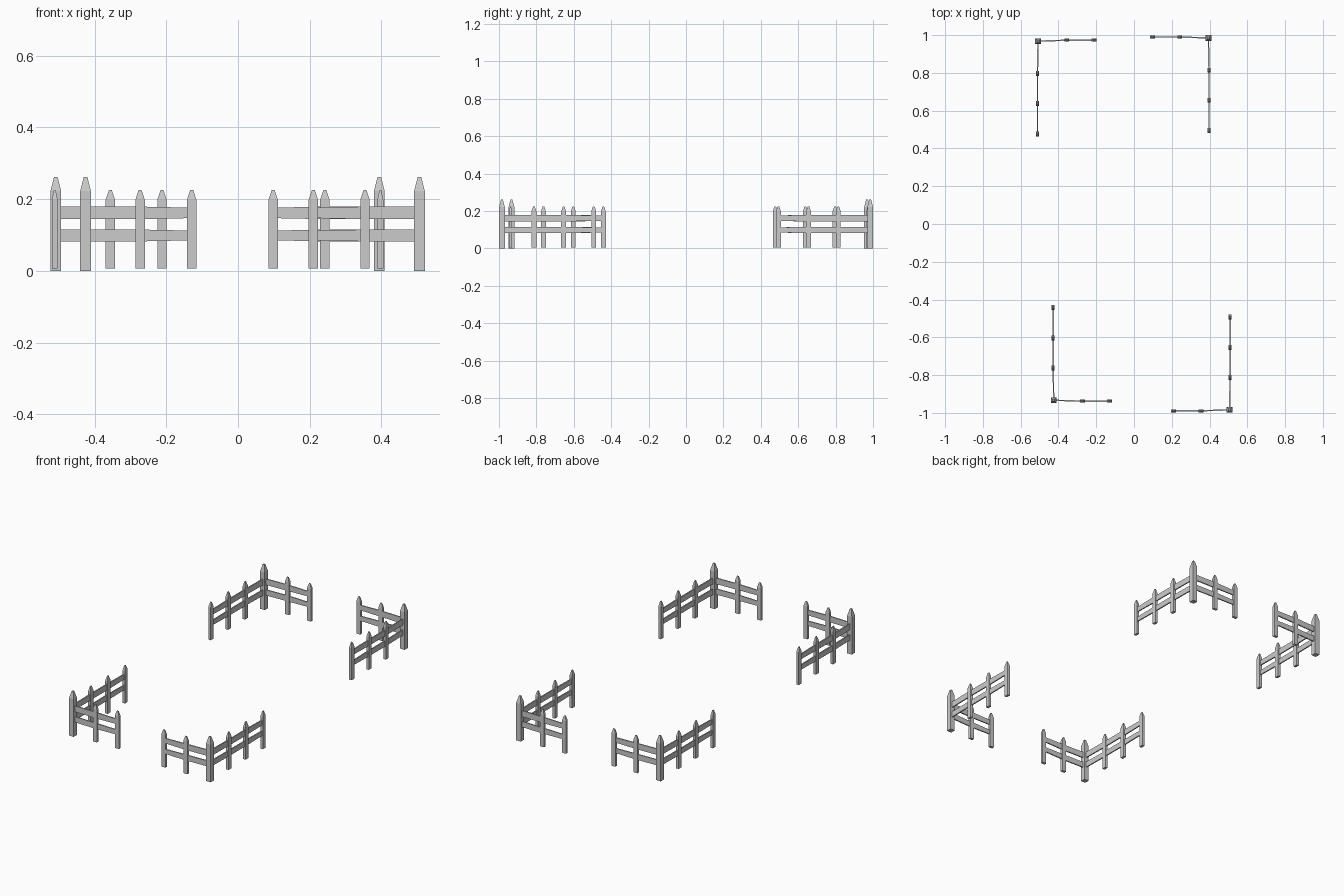
import bpy
import bmesh
from mathutils import Vector

cube = bpy.data.objects.get("Cube")
if cube:
    bpy.data.objects.remove(cube, do_unlink=True)

wood = bpy.data.materials.new("grey_wood")
wood.use_nodes = True
colour = (0.6, 0.6, 0.6, 1)
wood.diffuse_color = colour
wood.node_tree.nodes["Principled BSDF"].inputs["Base Color"].default_value = colour


def loft(name, sections):
    """Skin a row of four-point sections into a closed solid."""
    bm = bmesh.new()
    rings = [[bm.verts.new(p) for p in s] for s in sections]
    for a, b in zip(rings, rings[1:]):
        for i in range(4):
            j = (i + 1) % 4
            bm.faces.new((a[i], a[j], b[j], b[i]))
    bm.faces.new(rings[0])
    bm.faces.new(rings[-1])
    bmesh.ops.recalc_face_normals(bm, faces=bm.faces)
    mesh = bpy.data.meshes.new(name)
    bm.to_mesh(mesh)
    bm.free()
    mesh.materials.append(wood)
    obj = bpy.data.objects.new(name, mesh)
    bpy.context.collection.objects.link(obj)
    return obj


def post(name, at, width, depth, base, shoulder, tip):
    """Upright stake with a tapered, blunt point."""
    def ring(z, k):
        w, d = width / 2 * k, depth / 2 * k
        return [(at.x + sx * w, at.y + sy * d, z)
                for sx, sy in ((-1, -1), (1, -1), (1, 1), (-1, 1))]
    loft(name, [ring(base, 1), ring(shoulder, 1), ring(tip, 0.32)])


def rail(name, path, side, low, high):
    """Thin board following the posts, slightly narrower at its free end."""
    rings = []
    for i, p in enumerate(path):
        trim = 0.003 if i == len(path) - 1 else 0
        a, b = p - side * 0.0035, p + side * 0.0035
        rings.append([(a.x, a.y, low + trim), (b.x, b.y, low + trim),
                      (b.x, b.y, high - trim), (a.x, a.y, high - trim)])
    loft(name, rings)


# Corner positions with the outward direction of each along x and y
corners = {
    "front_right": (-0.425, -0.933, -1, -1),
    "front_left": (0.506, -0.984, 1, -1),
    "back_right": (-0.508, 0.968, -1, 1),
    "back_left": (0.394, 0.985, 1, 1),
}

for place, (cx, cy, sx, sy) in corners.items():
    corner = Vector((cx, cy))
    post(place + "_corner_post", corner, 0.03, 0.03, 0, 0.222, 0.262)

    # Short arm along x, long arm along y, both running inwards
    across = [corner + Vector((-sx * d, sy * 0.005)) for d in (0.152, 0.296)]
    along = [corner + Vector((sx * 0.003, -sy * d)) for d in (0.171, 0.33, 0.491)]
    for arm, points, w, d, side in (
            ("short", across, 0.026, 0.016, Vector((0, 1))),
            ("long", along, 0.016, 0.026, Vector((1, 0)))):
        for i, p in enumerate(points):
            post(f"{place}_{arm}_post_{i + 1}", p, w, d, 0.006, 0.198, 0.225)
        for level, low, high in (("lower", 0.082, 0.115), ("upper", 0.144, 0.179)):
            rail(f"{place}_{arm}_{level}_rail", [corner] + points, side, low, high)
